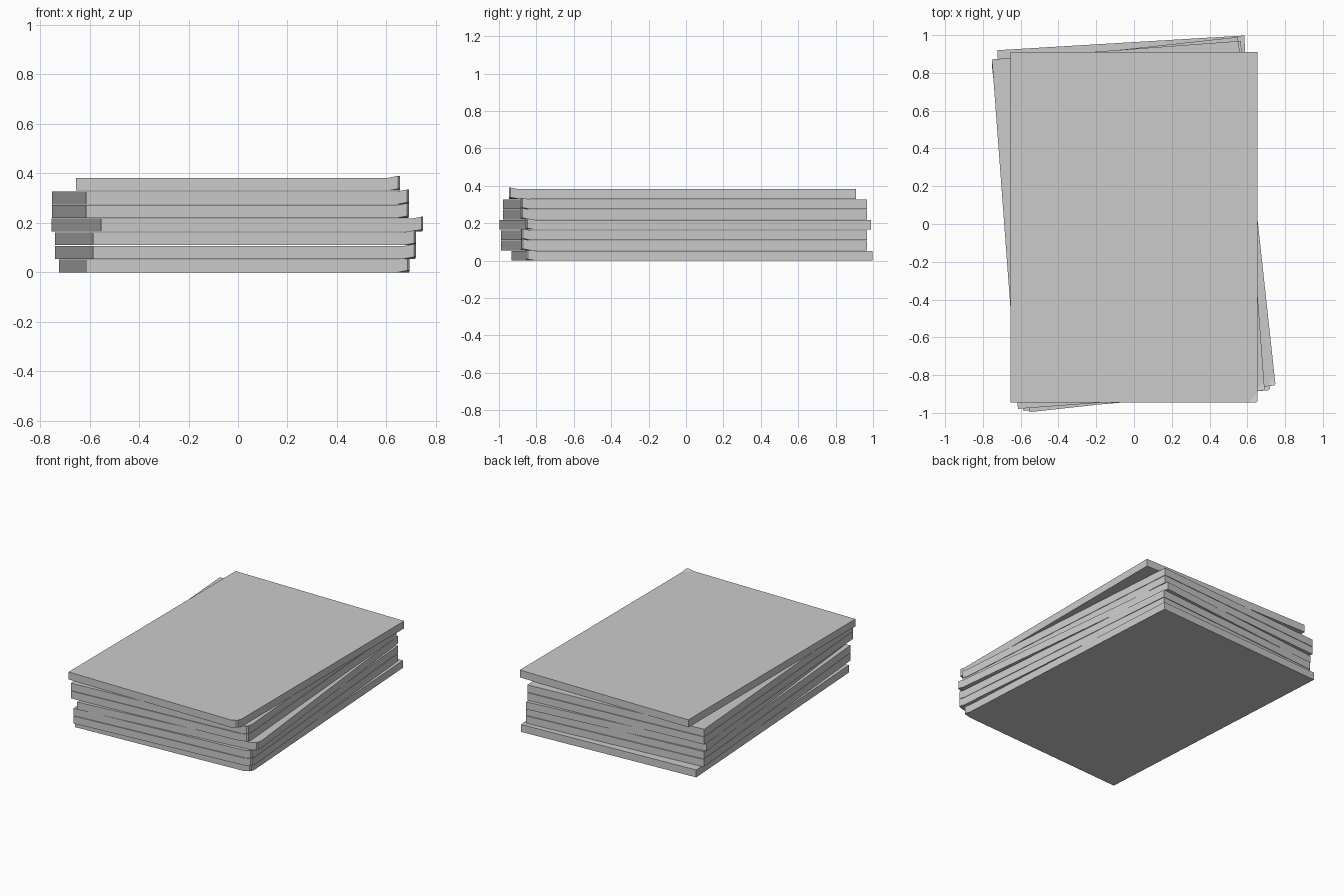
import bpy, bmesh, math
from mathutils import Matrix

if "Cube" in bpy.data.objects:
    bpy.data.objects.remove(bpy.data.objects["Cube"])

grey = bpy.data.materials.new("plain grey")
grey.diffuse_color = (0.6, 0.6, 0.6, 1)
grey.use_nodes = True
grey.node_tree.nodes["Principled BSDF"].inputs["Base Color"].default_value = grey.diffuse_color

HX, HY = 0.655, 0.9275      # half width and half length of a sheet board
PITCH, THICK = 0.055, 0.052
CURL = 0.008                # lift of the front right corner


def board(name, level, cx, cy, angle):
    """Flat slab with one slightly curled corner, turned about z."""
    bm = bmesh.new()
    main = [(-HX, -HY), (HX - 0.05, -HY), (HX, -HY + 0.05), (HX, HY), (-HX, HY)]
    verts = [bm.verts.new((x, y, 0)) for x, y in main]
    # curled corner with a small rounding
    tip = [bm.verts.new((HX - 0.008, -HY, CURL)), bm.verts.new((HX, -HY + 0.008, CURL))]
    faces = [bm.faces.new(verts), bm.faces.new([verts[1], tip[0], tip[1], verts[2]])]
    top = bmesh.ops.extrude_face_region(bm, geom=faces, use_keep_orig=True)
    up = [g for g in top["geom"] if isinstance(g, bmesh.types.BMVert)]
    bmesh.ops.translate(bm, verts=up, vec=(0, 0, THICK))
    bmesh.ops.recalc_face_normals(bm, faces=bm.faces[:])
    bm.transform(Matrix.Translation((cx, cy, level * PITCH))
                 @ Matrix.Rotation(math.radians(angle), 4, 'Z'))
    me = bpy.data.meshes.new(name)
    bm.to_mesh(me)
    bm.free()
    me.materials.append(grey)
    bpy.context.collection.objects.link(bpy.data.objects.new(name, me))


# stack from bottom to top: centre x, centre y, turn in degrees
stack = [
    (-0.015, 0.033, 3.4),
    (-0.010, -0.010, 4.8),
    (-0.010, -0.010, 4.8),
    (-0.002, -0.003, 6.2),
    (-0.030, -0.005, 4.25),
    (-0.030, -0.005, 4.25),
    (0.000, -0.018, 0.0),
]
for i, (cx, cy, a) in enumerate(stack):
    board(f"stacked_board_{i + 1}", i, cx, cy, a)
